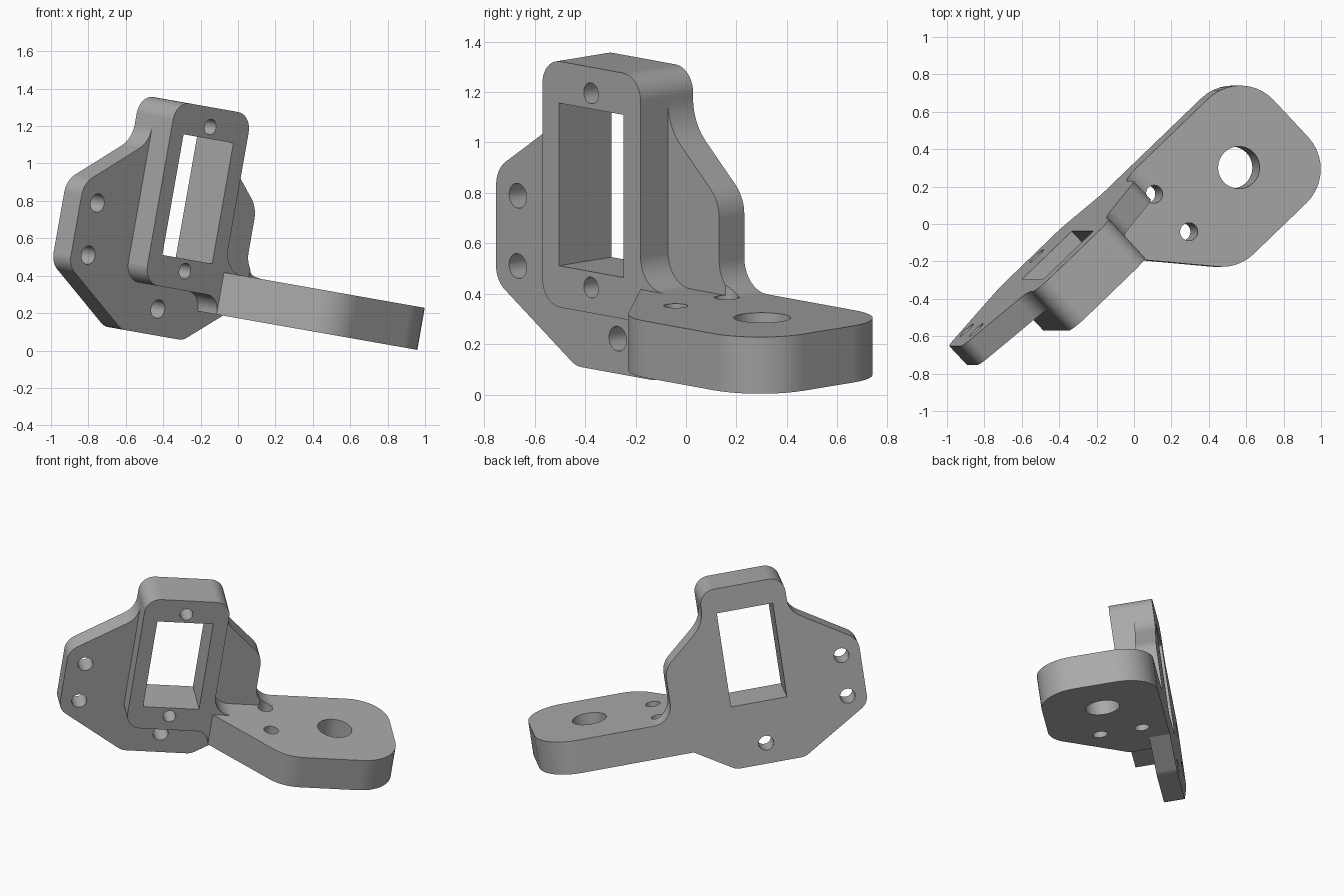
import bpy, bmesh, math
from mathutils import Matrix, Vector

if "Cube" in bpy.data.objects:
    bpy.data.objects.remove(bpy.data.objects["Cube"], do_unlink=True)

BACK, PLATE_FRONT, BLOCK_FRONT = -0.257, -0.12, 0.03
SHELF_LOW, SHELF_TOP = 0.17, 0.398


def rounded(corners, steps=10):
    """Outline from (x, y, radius) corners, each replaced by an arc."""
    pts = []
    for i, (x, y, r) in enumerate(corners):
        p = Vector((x, y))
        if r == 0:
            pts.append(p)
            continue
        a = (Vector(corners[i - 1][:2]) - p).normalized()
        b = (Vector(corners[(i + 1) % len(corners)][:2]) - p).normalized()
        half = a.angle(b) / 2
        centre = p + (a + b).normalized() * r / math.sin(half)
        start = p + a * r / math.tan(half) - centre
        end = p + b * r / math.tan(half) - centre
        sweep = start.angle_signed(end)
        for k in range(steps + 1):
            pts.append(centre + Matrix.Rotation(-sweep * k / steps, 2) @ start)
    return pts


def circle(x, y, r, sides=40):
    return [Vector((x + r * math.cos(math.tau * k / sides),
                    y + r * math.sin(math.tau * k / sides))) for k in range(sides)]


def prism(name, outline, low, high, flat=False):
    """Extrude an outline: upright ones run back to front, flat ones run up."""
    bm = bmesh.new()

    def place(p, d):
        return (p.x, -p.y, d) if flat else (p.x, -d, p.y)
    rings = [[bm.verts.new(place(p, d)) for p in outline] for d in (low, high)]
    bm.faces.new(rings[0])
    bm.faces.new(rings[1])
    for i in range(len(outline)):
        bm.faces.new((rings[0][i - 1], rings[0][i], rings[1][i], rings[1][i - 1]))
    bmesh.ops.recalc_face_normals(bm, faces=bm.faces)
    mesh = bpy.data.meshes.new(name)
    bm.to_mesh(mesh)
    bm.free()
    ob = bpy.data.objects.new(name, mesh)
    bpy.context.collection.objects.link(ob)
    return ob


def combine(target, tool, operation):
    mod = target.modifiers.new(operation.lower(), 'BOOLEAN')
    mod.operation, mod.solver, mod.object = operation, 'EXACT', tool
    bpy.ops.object.select_all(action='DESELECT')
    bpy.context.view_layer.objects.active = target
    target.select_set(True)
    bpy.ops.object.modifier_apply(modifier=mod.name)
    bpy.data.objects.remove(tool, do_unlink=True)


# Back plate, with the raised tower and the fillet down to the shelf
bracket = prism("mounting_bracket", rounded([
    (-1.22, 0.29, 0.1), (-1.22, 0.738, 0.12), (-0.795, 1.016, 0.15),
    (-0.795, 1.256, 0.1), (-0.23, 1.256, 0.1), (-0.23, 1.035, 0.22),
    (0.065, 0.77, 0.15), (0.065, SHELF_TOP, 0.13), (0.3, SHELF_TOP, 0),
    (0.3, SHELF_LOW, 0), (-0.04, SHELF_LOW, 0), (-0.3, 0.003, 0.1),
    (-0.76, 0.003, 0.1)]), BACK, PLATE_FRONT)

# Window block standing proud of the plate, running down into the shelf
block = prism("window_block", rounded([
    (-0.795, 0.266, 0.1), (-0.795, 1.256, 0.1), (-0.23, 1.256, 0.1),
    (-0.23, SHELF_TOP, 0.13), (-0.08, SHELF_TOP, 0), (-0.08, SHELF_LOW, 0),
    (-0.23, SHELF_LOW, 0), (-0.23, 0.266, 0.09)]), BACK, BLOCK_FRONT)

# Shelf
shelf = prism("shelf", rounded([
    (-0.23, BACK, 0), (-0.23, BLOCK_FRONT, 0), (0.197, 0.515, 0.25),
    (0.955, 0.515, 0.25), (0.955, BACK, 0.25)]), SHELF_LOW, SHELF_TOP, flat=True)

for part in (block, shelf):
    combine(bracket, part, 'UNION')

# Window opening
combine(bracket, prism("window_cutter", rounded([
    (-0.7, 0.433, 0), (-0.7, 1.088, 0), (-0.327, 1.088, 0),
    (-0.327, 0.433, 0)]), -0.5, 0.2), 'DIFFERENCE')

# Through holes in the plate, blind screw holes in the block
for x, z, r, back, front in ((-1.095, 0.646, 0.05, -0.5, 0.2),
                             (-1.095, 0.363, 0.05, -0.5, 0.2),
                             (-0.52, 0.144, 0.05, -0.5, 0.2),
                             (-0.515, 1.151, 0.042, -0.17, 0.2),
                             (-0.515, 0.369, 0.042, -0.17, 0.2)):
    combine(bracket, prism("hole_cutter", circle(x, z, r), back, front), 'DIFFERENCE')

# Holes through the shelf
for x, n, r in ((0.57, 0.125, 0.113), (0.137, -0.09, 0.048), (0.137, 0.187, 0.048)):
    combine(bracket, prism("hole_cutter", circle(x, n, r), 0.05, 0.65, flat=True),
            'DIFFERENCE')

# Turn the finished bracket to its resting tilt
bracket.data.transform(Matrix.Rotation(math.radians(10), 4, 'Y')
                       @ Matrix.Rotation(math.radians(43.5), 4, 'Z'))

# Single grey finish
grey = bpy.data.materials.new("plain_grey")
grey.use_nodes = True
colour = (0.4, 0.4, 0.4, 1)
grey.diffuse_color = colour
grey.node_tree.nodes["Principled BSDF"].inputs["Base Color"].default_value = colour
bracket.data.materials.clear()
bracket.data.materials.append(grey)

bpy.ops.object.select_all(action='DESELECT')
bracket.select_set(True)
bpy.context.view_layer.objects.active = bracket
bpy.ops.object.shade_smooth_by_angle(angle=math.radians(30))
normals = bracket.modifiers.new("even_shading", 'WEIGHTED_NORMAL')
normals.keep_sharp = True
